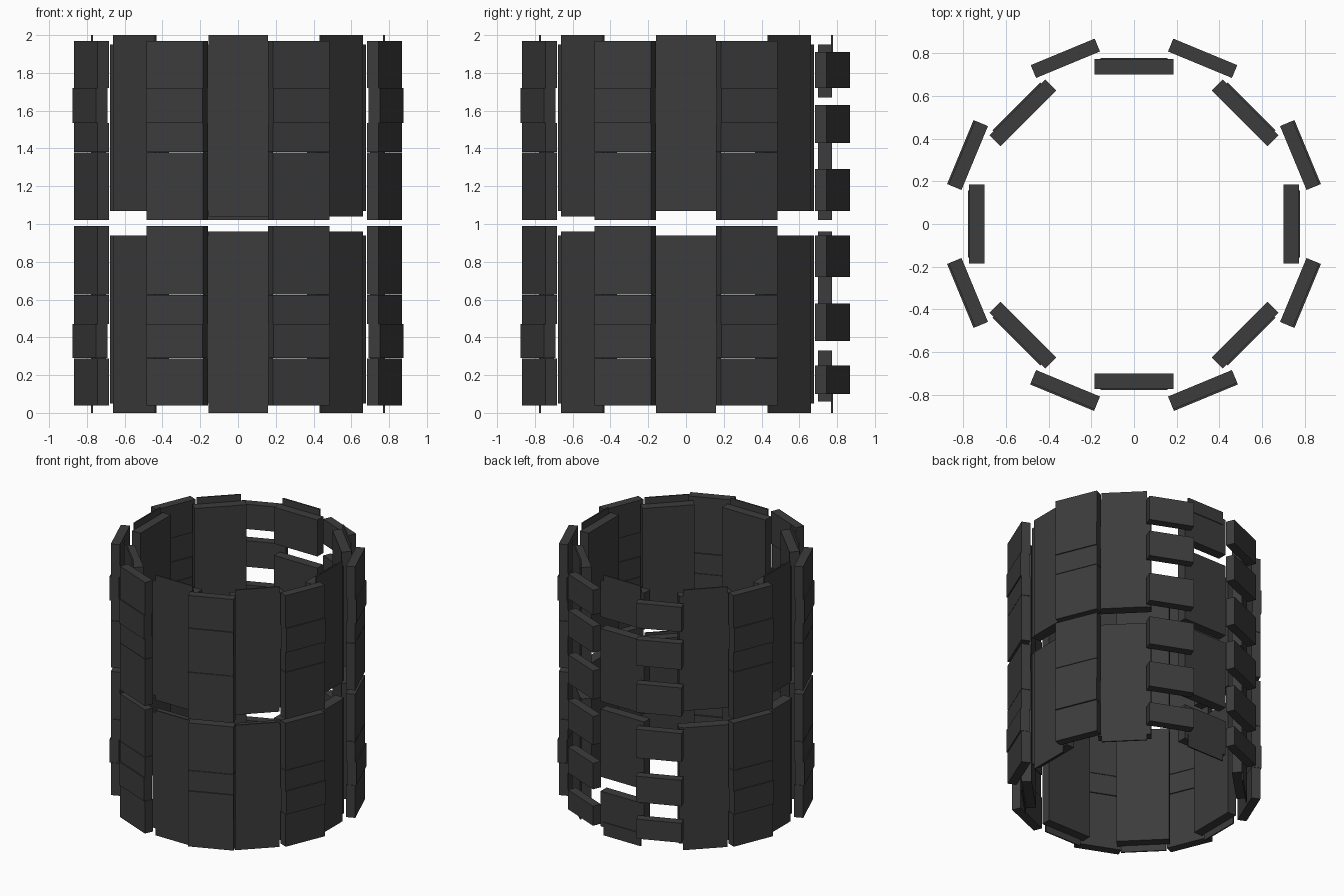
import bpy, bmesh, math
from mathutils import Matrix

if "Cube" in bpy.data.objects:
    bpy.data.objects.remove(bpy.data.objects["Cube"])

mat = bpy.data.materials.new("dark_grey")
mat.diffuse_color = (0.045, 0.045, 0.045, 1)
mat.use_nodes = True
mat.node_tree.nodes["Principled BSDF"].inputs["Base Color"].default_value = mat.diffuse_color


def panel(name, angle, pieces):
    """One object made of boxes facing outward: (r_in, r_out, width, z0, z1)."""
    bm = bmesh.new()
    rot = Matrix.Rotation(math.radians(angle), 4, 'Z')
    for r0, r1, w, z0, z1 in pieces:
        m = (rot @ Matrix.Translation(((r0 + r1) / 2, 0, (z0 + z1) / 2))
             @ Matrix.Diagonal((r1 - r0, w, z1 - z0, 1)))
        bmesh.ops.create_cube(bm, size=1, matrix=m)
    me = bpy.data.meshes.new(name)
    bm.to_mesh(me)
    bm.free()
    me.materials.append(mat)
    bpy.context.collection.objects.link(bpy.data.objects.new(name, me))


def inner(z0, z1):
    return (0.70, 0.772, 0.37, z0, z1)


def plate(z0, z1):
    return (0.768, 0.778, 0.315, z0, z1)


def outer(z0, z1, raised=0):
    return (0.807 + raised, 0.872 + raised, 0.324, z0, z1)


# inner ring: solid wall panels in two storeys, each with a thin outer plate
for a in (0, 45, 135, 180, 225, 270, 315):
    low_top = 0.96 if a in (270, 315) else 0.94
    up_bottom = 1.04 if a in (270, 315) else 1.07
    panel(f"inner_lower_panel_{a}", a, [inner(0.05, 0.94), plate(0, low_top)])
    panel(f"inner_upper_panel_{a}", a, [inner(1.07, 1.95), plate(up_bottom, 2)])

# inner back panel, broken by openings
panel("inner_back_slats", 90, [inner(0.06, 0.33), inner(0.44, 0.96),
                               inner(1.02, 1.58), inner(1.67, 1.95)])
panel("inner_back_end_plates", 90, [plate(0, 0.1), plate(1.9, 2)])

# outer ring: stacked planks, one slightly raised in each storey
for k in range(8):
    a = 22.5 + 45 * k
    if a in (67.5, 112.5):
        continue
    panel(f"outer_lower_planks_{k}", a, [
        outer(0.04, 0.288), outer(0.29, 0.47, 0.008),
        outer(0.47, 0.624), outer(0.627, 0.99)])
    panel(f"outer_upper_planks_{k}", a, [
        outer(1.02, 1.379), outer(1.382, 1.535),
        outer(1.535, 1.72, 0.008), outer(1.72, 1.97)])

# outer back slats with gaps between
slats = [(0.10, 0.25), (0.38, 0.58), (0.72, 0.94),
         (1.07, 1.29), (1.43, 1.63), (1.72, 1.91)]
for side, a in (("right", 67.5), ("left", 112.5)):
    panel(f"outer_back_slats_{side}", a, [outer(*s) for s in slats])
